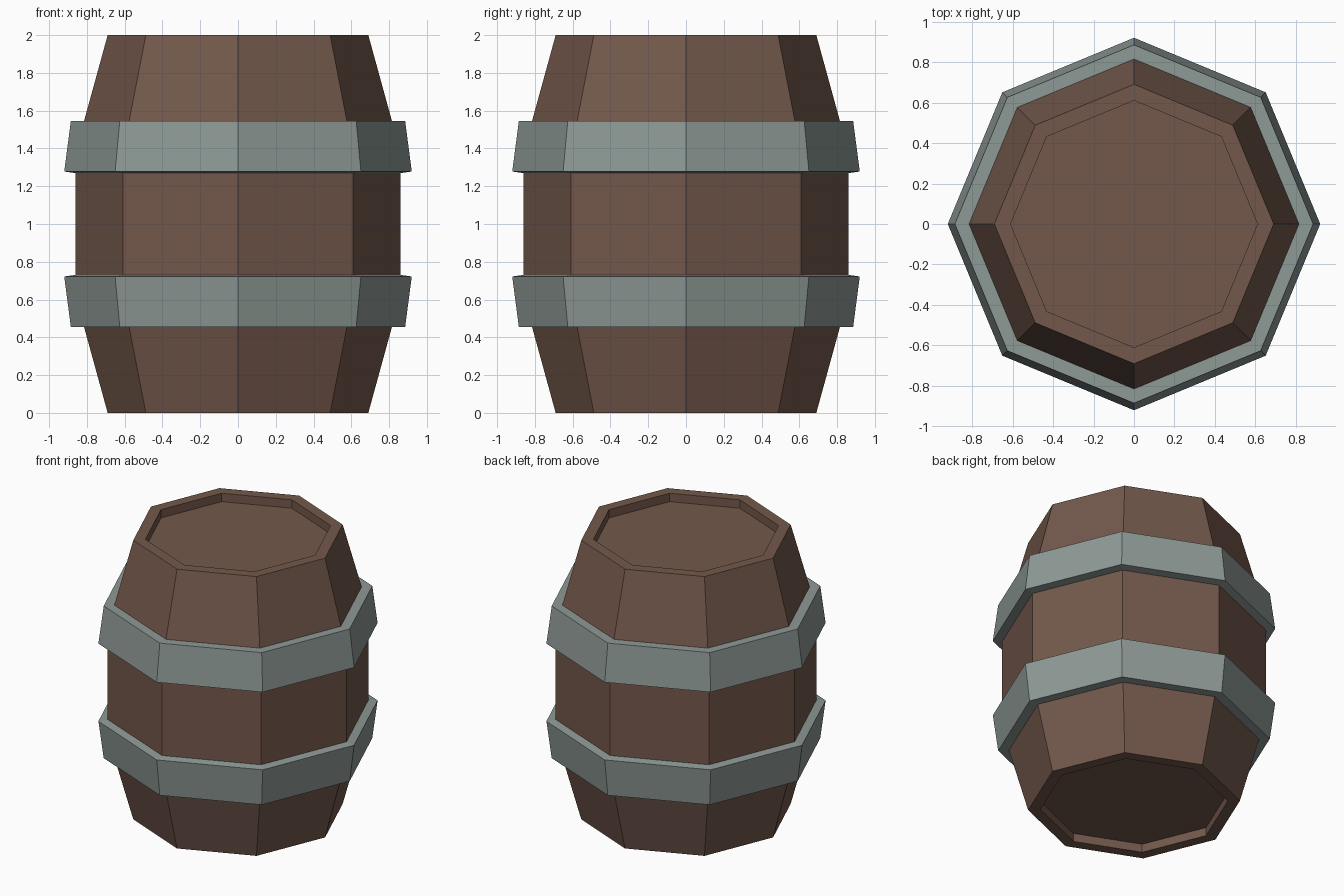
import bpy
import bmesh
from math import cos, sin, pi

SIDES = 8

cube = bpy.data.objects.get("Cube")
if cube:
    bpy.data.objects.remove(cube, do_unlink=True)


def make_material(name, color):
    mat = bpy.data.materials.new(name)
    mat.use_nodes = True
    mat.diffuse_color = color
    bsdf = mat.node_tree.nodes["Principled BSDF"]
    bsdf.inputs["Base Color"].default_value = color
    bsdf.inputs["Roughness"].default_value = 0.8
    return mat


def lathe(name, profile, mat, closed):
    """Turn a (radius, height) profile into a faceted solid of revolution."""
    bm = bmesh.new()
    rings = []
    for r, z in profile:
        rings.append([bm.verts.new((r * cos(2 * pi * i / SIDES),
                                    r * sin(2 * pi * i / SIDES), z))
                      for i in range(SIDES)])
    pairs = list(zip(rings, rings[1:]))
    if closed:
        pairs.append((rings[-1], rings[0]))
    else:
        bm.faces.new(rings[0])
        bm.faces.new(rings[-1])
    for a, b in pairs:
        for i in range(SIDES):
            j = (i + 1) % SIDES
            bm.faces.new((a[i], a[j], b[j], b[i]))
    bmesh.ops.recalc_face_normals(bm, faces=bm.faces)
    mesh = bpy.data.meshes.new(name)
    bm.to_mesh(mesh)
    bm.free()
    mesh.materials.append(mat)
    obj = bpy.data.objects.new(name, mesh)
    bpy.context.collection.objects.link(obj)
    return obj


def mirrored(profile):
    """Reflect a profile about the mid height of the barrel."""
    return [(r, 2 - z) for r, z in profile]


wood = make_material("brown wood", (0.172, 0.098, 0.071, 1))
metal = make_material("grey metal", (0.27, 0.32, 0.30, 1))

# Staves with a recessed lid at each end
lower = [(0.61, 0.06), (0.61, 0), (0.69, 0), (0.815, 0.455), (0.86, 0.64)]
lathe("barrel_body", lower + mirrored(lower)[::-1], wood, False)

# Two tapered hoops, mirrored about the middle
hoop = [(0.80, 0.455), (0.885, 0.455), (0.92, 0.722), (0.85, 0.732)]
lathe("lower_hoop", hoop, metal, True)
lathe("upper_hoop", mirrored(hoop), metal, True)
